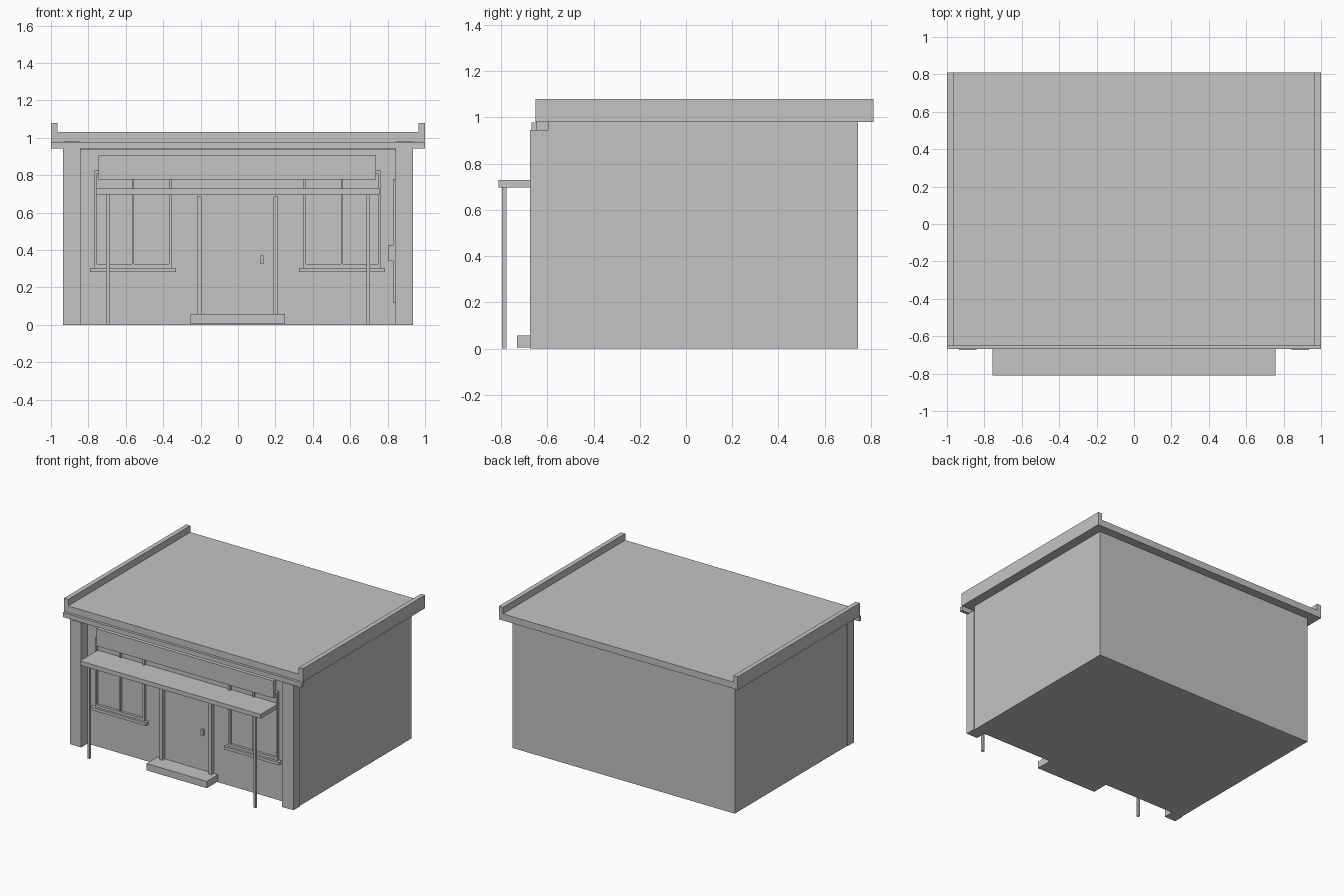
import bpy
import bmesh

cube = bpy.data.objects.get("Cube")
if cube:
    bpy.data.objects.remove(cube, do_unlink=True)

grey = bpy.data.materials.new("plain grey")
colour = (0.55, 0.55, 0.55, 1)
grey.diffuse_color = colour
grey.use_nodes = True
grey.node_tree.nodes["Principled BSDF"].inputs["Base Color"].default_value = colour

WALL = -0.597  # front wall plane


def box(name, x, y, z):
    """Axis-aligned box from (low, high) ranges."""
    bm = bmesh.new()
    bmesh.ops.create_cube(bm, size=1)
    for v in bm.verts:
        v.co = [r[0] if c < 0 else r[1] for c, r in zip(v.co, (x, y, z))]
    mesh = bpy.data.meshes.new(name)
    bm.to_mesh(mesh)
    bm.free()
    mesh.materials.append(grey)
    obj = bpy.data.objects.new(name, mesh)
    bpy.context.collection.objects.link(obj)
    return obj


def on_wall(name, x, depth, z):
    """Box standing out from the front wall."""
    return box(name, x, (WALL - depth, WALL + 0.005), z)


def window(side, left, right):
    """Frame, centre bar and sill on the front wall."""
    t, low, high = 0.015, 0.305, 0.825
    mid = (left + right) / 2
    on_wall(side + "_window_jamb_a", (left, left + t), 0.018, (low, high))
    on_wall(side + "_window_jamb_b", (right - t, right), 0.018, (low, high))
    on_wall(side + "_window_bar", (mid - 0.005, mid + 0.005), 0.014, (low, high))
    on_wall(side + "_window_head", (left + t, right - t), 0.018, (high - t, high))
    on_wall(side + "_window_foot", (left + t, right - t), 0.018, (low, low + 0.02))
    on_wall(side + "_window_sill", (left - 0.022, right + 0.022), 0.035, (0.283, 0.305))


# Walls and roof
box("walls", (-0.93, 0.93), (WALL, 0.745), (0, 0.985))
box("roof", (-0.965, 0.965), (-0.652, 0.81), (0.98, 1.03))
box("front_trim", (-1, 1), (-0.668, -0.645), (0.943, 0.978))
box("soffit_beam", (-0.845, 0.845), (-0.648, WALL), (0.935, 0.98))

# Paired parts: parapets, corner pillars, awning posts
for side, s in (("left", 1), ("right", -1)):
    def pair(a, b):
        return tuple(sorted((s * a, s * b)))
    box(side + "_parapet", pair(0.965, 1), (-0.652, 0.81), (0.98, 1.08))
    box(side + "_pillar", pair(0.842, 0.936), (-0.674, WALL), (0, 0.945))
    box(side + "_awning_post", pair(0.688, 0.705), (-0.795, -0.777), (0, 0.7))

# Awning and sign board
box("awning", (-0.757, 0.757), (-0.81, WALL), (0.697, 0.73))
on_wall("sign_board", (-0.745, 0.737), 0.031, (0.777, 0.907))

# Windows
window("right", -0.768, -0.353)
window("left", 0.348, 0.763)

# Door posts, handle and step
on_wall("right_door_post", (-0.22, -0.195), 0.028, (0.05, 0.685))
on_wall("left_door_post", (0.19, 0.215), 0.028, (0.05, 0.685))
on_wall("door_handle", (0.117, 0.136), 0.018, (0.325, 0.37))
box("step", (-0.255, 0.25), (-0.73, WALL), (0.005, 0.057))

# Wall pipe with its small box
on_wall("pipe", (0.83, 0.843), 0.012, (0.12, 0.78))
on_wall("pipe_box", (0.802, 0.843), 0.02, (0.34, 0.425))
